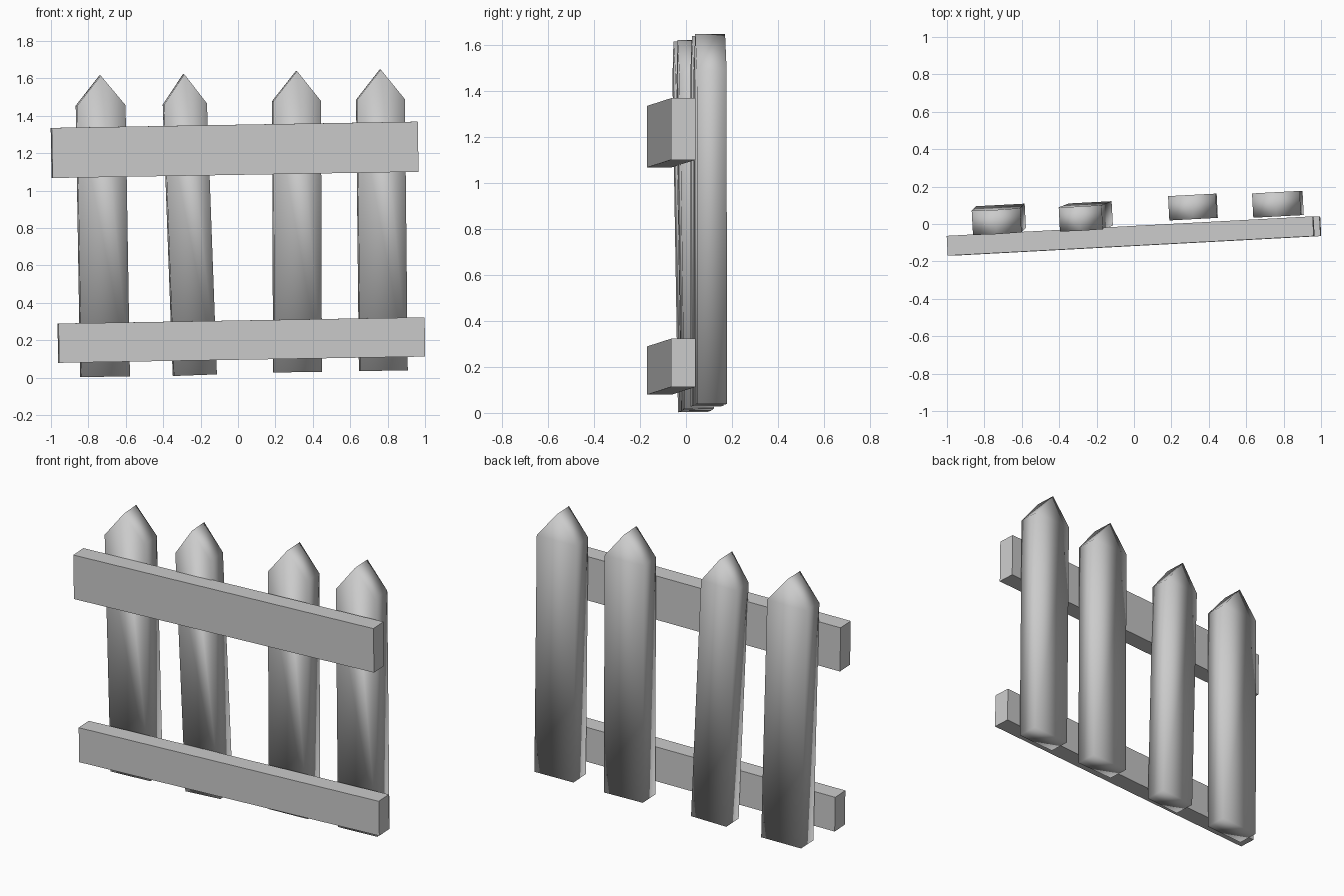
import bpy, bmesh
from math import radians

if "Cube" in bpy.data.objects:
    bpy.data.objects.remove(bpy.data.objects["Cube"])

YAW = 3.05  # the whole fence runs slightly backwards to the right


def picket(name, loc, width, lean_x, lean_y, shoulder=1.45, tip=1.61, depth=0.13):
    """Pointed board: pentagon profile extruded in y, softly shaded."""
    w, d = width / 2, depth / 2
    bm = bmesh.new()
    profile = [(-w, 0), (w, 0), (w, shoulder), (0, tip), (-w, shoulder)]
    face = bm.faces.new([bm.verts.new((x, -d, z)) for x, z in profile])
    ext = bmesh.ops.extrude_face_region(bm, geom=[face])
    moved = [v for v in ext["geom"] if isinstance(v, bmesh.types.BMVert)]
    bmesh.ops.translate(bm, verts=moved, vec=(0, depth, 0))
    bmesh.ops.recalc_face_normals(bm, faces=bm.faces)
    for f in bm.faces:
        f.smooth = True
    mesh = bpy.data.meshes.new(name)
    bm.to_mesh(mesh)
    bm.free()
    ob = bpy.data.objects.new(name, mesh)
    bpy.context.collection.objects.link(ob)
    ob.location = loc
    ob.rotation_euler = (radians(lean_x), radians(lean_y), radians(YAW))


def rail(name, loc, size):
    """Flat-faced cross board."""
    bpy.ops.mesh.primitive_cube_add(size=1, location=loc,
                                    rotation=(0, radians(-0.98), radians(YAW)))
    ob = bpy.context.object
    ob.name = name
    ob.scale = size


# Uneven pickets, left to right
picket("picket_1", (-0.711, 0.037, 0.006), 0.26, 0.9, -0.98)
picket("picket_2", (-0.231, 0.051, 0.014), 0.23, 0.7, -2.15)
picket("picket_3", (0.318, 0.091, 0.029), 0.255, 0.0, -0.2)
picket("picket_4", (0.777, 0.106, 0.037), 0.255, 0.0, -0.6)

# Rails across the front
rail("upper_rail", (-0.018, -0.064, 1.218), (1.96, 0.106, 0.268))
rail("lower_rail", (0.018, -0.064, 0.201), (1.96, 0.106, 0.21))
